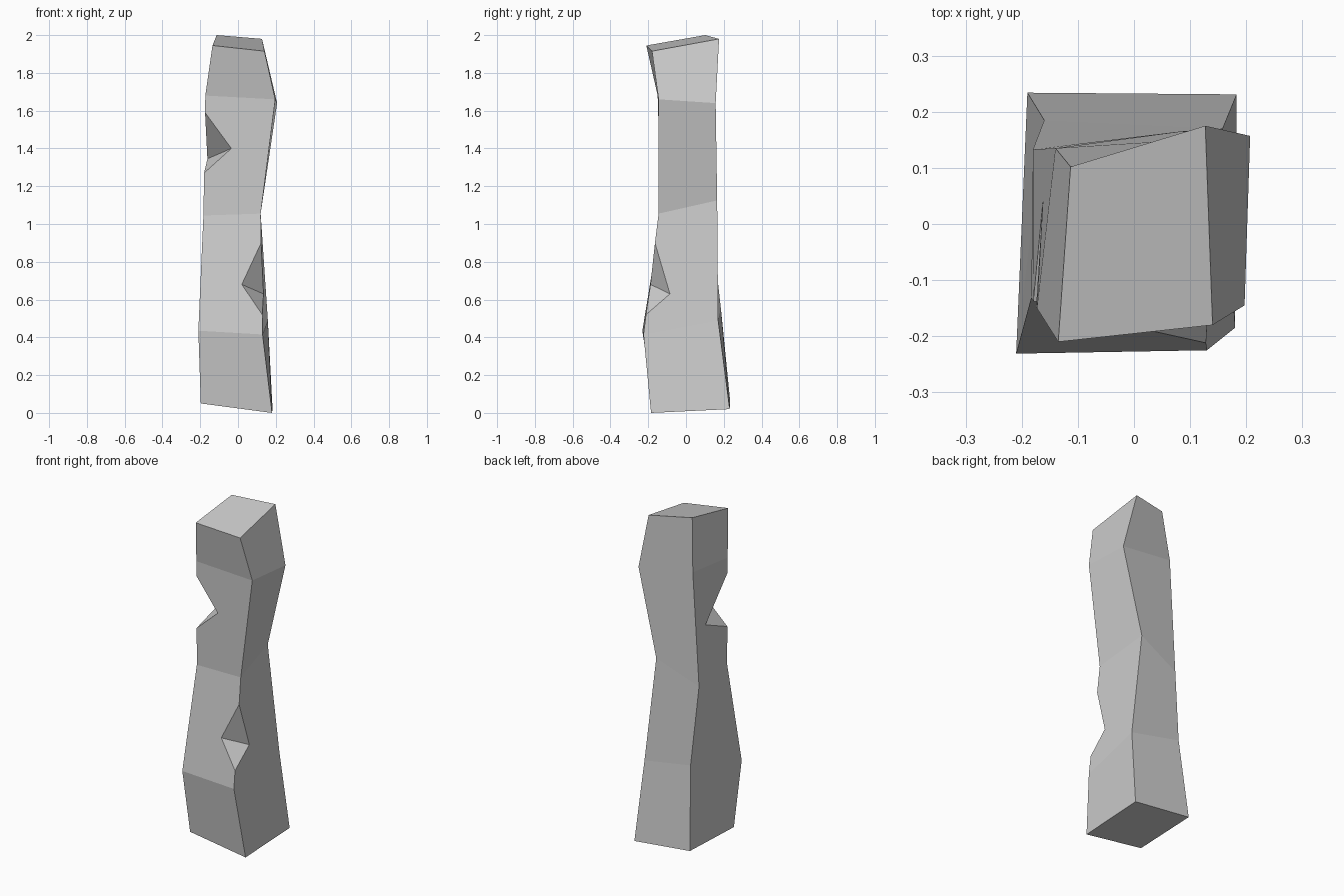
import bpy
import bmesh

cube = bpy.data.objects.get("Cube")
if cube:
    bpy.data.objects.remove(cube, do_unlink=True)

# Plain stone grey
stone = bpy.data.materials.new("stone grey")
stone.use_nodes = True
grey = (0.6, 0.6, 0.6, 1)
stone.diffuse_color = grey
stone.node_tree.nodes["Principled BSDF"].inputs["Base Color"].default_value = grey

# Uneven square cross-sections, bottom to top: front left, front right, back right, back left
sections = [
    [(-.197, -.175, .05), (.18, -.185, 0), (.183, .231, .02), (-.19, .234, .06)],
    [(-.21, -.231, .435), (.13, -.225, .415), (.158, .17, .49), (-.16, .185, .55)],
    [(-.183, -.131, 1.045), (.12, -.145, 1.055), (.083, .165, 1.125), (-.18, .133, 1.01)],
    [(-.173, -.15, 1.68), (.197, -.145, 1.66), (.207, .157, 1.64), (-.14, .135, 1.69)],
    [(-.135, -.21, 1.945), (.14, -.18, 1.915), (.127, .175, 1.98), (-.113, .102, 2)],
]

# Chips in the corner edges, keyed by (level, corner):
# height of lower and upper end on the edge, deepest point on the next and previous side
chips = {
    (2, 0): (1.27, 1.59, (-.035, -.143, 1.4), (-.162, .045, 1.345)),
    (1, 1): (.52, .9, (.135, -.085, .63), (.02, -.188, .68)),
}

bm = bmesh.new()
rings = [[bm.verts.new(p) for p in section] for section in sections]


def on_edge(low, high, z):
    t = (z - low.co.z) / (high.co.z - low.co.z)
    return bm.verts.new(low.co.lerp(high.co, t))


# Two facets inside each chip
cuts = {}
for (level, c), (z_low, z_high, next_tip, prev_tip) in chips.items():
    low, high = rings[level][c], rings[level + 1][c]
    b, t = on_edge(low, high, z_low), on_edge(low, high, z_high)
    n, p = bm.verts.new(next_tip), bm.verts.new(prev_tip)
    bm.faces.new((t, p, n))
    bm.faces.new((b, n, p))
    cuts[level, c] = (b, t, n, p)

# Side walls, with the chip outline worked into the neighbouring faces
for level in range(len(rings) - 1):
    lower, upper = rings[level], rings[level + 1]
    for i in range(4):
        j = (i + 1) % 4
        outline = [lower[i], lower[j]]
        if (level, j) in cuts:
            b, t, n, p = cuts[level, j]
            outline += [b, p, t]
        outline += [upper[j], upper[i]]
        if (level, i) in cuts:
            b, t, n, p = cuts[level, i]
            outline += [t, n, b]
        bm.faces.new(outline)

# End caps
bm.faces.new(rings[0][::-1])
bm.faces.new(rings[-1])
bmesh.ops.recalc_face_normals(bm, faces=bm.faces[:])

mesh = bpy.data.meshes.new("stone_pillar")
bm.to_mesh(mesh)
bm.free()
mesh.materials.append(stone)
pillar = bpy.data.objects.new("stone_pillar", mesh)
bpy.context.collection.objects.link(pillar)
